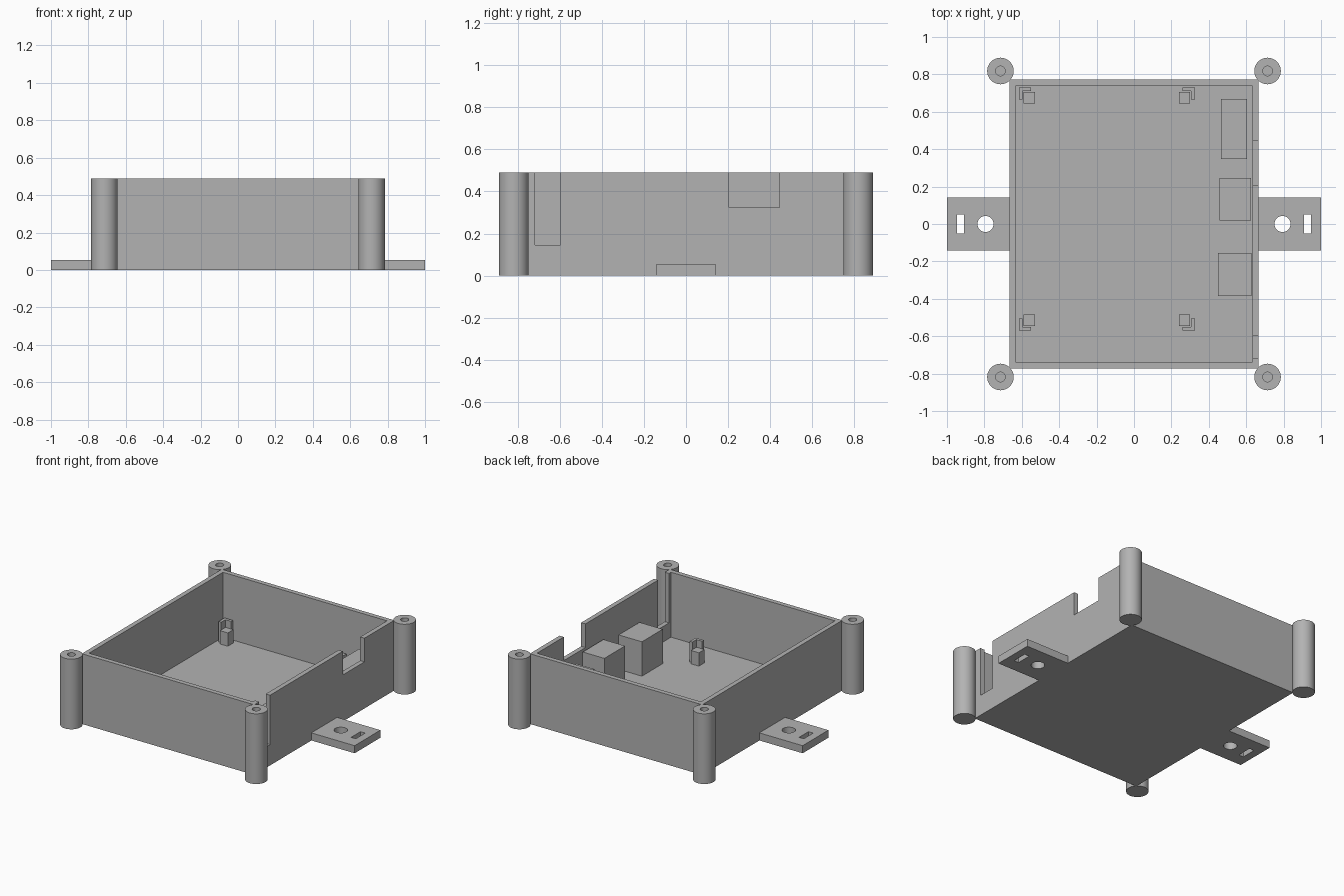
import bpy
import bmesh
import math
from mathutils import Matrix, Vector

cube = bpy.data.objects.get("Cube")
if cube:
    bpy.data.objects.remove(cube, do_unlink=True)

GREY = (0.45, 0.45, 0.45, 1.0)
plastic = bpy.data.materials.new("grey_plastic")
plastic.use_nodes = True
plastic.diffuse_color = GREY
plastic.node_tree.nodes["Principled BSDF"].inputs["Base Color"].default_value = GREY


def finish(name, bm):
    mesh = bpy.data.meshes.new(name)
    bm.to_mesh(mesh)
    bm.free()
    mesh.materials.append(plastic)
    ob = bpy.data.objects.new(name, mesh)
    bpy.context.collection.objects.link(ob)
    return ob


def box(name, lo, hi):
    lo, hi = Vector(lo), Vector(hi)
    bm = bmesh.new()
    bmesh.ops.create_cube(bm, size=1, matrix=Matrix.Translation((lo + hi) / 2)
                          @ Matrix.Diagonal((*(hi - lo), 1)))
    return finish(name, bm)


def cylinder(name, x, y, radius, z0, z1, sides=48):
    bm = bmesh.new()
    bmesh.ops.create_cone(bm, cap_ends=True, segments=sides, radius1=radius,
                          radius2=radius, depth=z1 - z0,
                          matrix=Matrix.Translation((x, y, (z0 + z1) / 2)))
    return finish(name, bm)


def prism(name, outline, z0, z1):
    bm = bmesh.new()
    face = bm.faces.new([bm.verts.new((x, y, z0)) for x, y in outline])
    top = bmesh.ops.extrude_face_region(bm, geom=[face])["geom"]
    moved = [v for v in top if isinstance(v, bmesh.types.BMVert)]
    bmesh.ops.translate(bm, verts=moved, vec=(0, 0, z1 - z0))
    bmesh.ops.recalc_face_normals(bm, faces=bm.faces)
    return finish(name, bm)


def activate(ob):
    bpy.ops.object.select_all(action='DESELECT')
    ob.select_set(True)
    bpy.context.view_layer.objects.active = ob


def cut(ob, *cutters):
    activate(ob)
    for cutter in cutters:
        mod = ob.modifiers.new("cut", 'BOOLEAN')
        mod.operation = 'DIFFERENCE'
        mod.solver = 'EXACT'
        mod.object = cutter
        bpy.ops.object.modifier_apply(modifier=mod.name)
        bpy.data.objects.remove(cutter, do_unlink=True)


def smooth(ob):
    activate(ob)
    bpy.ops.object.shade_smooth_by_angle(angle=math.radians(35))


HX, HY, H = 0.666, 0.772, 0.49
WALL, FLOOR = 0.033, 0.037
IX, IY = HX - WALL, HY - WALL

# Open tray with two openings in the +x wall
tray = box("tray", (-HX, -HY, 0), (HX, HY, H))
cut(tray,
    box("cavity", (-IX, -IY, FLOOR), (IX, IY, 1)),
    box("wide_notch", (IX - 0.01, 0.205, 0.325), (1, 0.443, 1)),
    box("tall_slot", (IX - 0.01, -0.717, 0.145), (1, -0.597, 1)))

# Corner screw posts with blind holes, and side mounting tabs
for sx, side in ((1, "left"), (-1, "right")):
    for sy, end in ((1, "back"), (-1, "front")):
        x, y = sx * 0.714, sy * 0.818
        post = cylinder(f"{end}_{side}_screw_post", x, y, 0.071, 0, H)
        cut(post, cylinder("screw_hole", x, y, 0.026, 0.1, 1, 32))
        smooth(post)

    xs = sorted((sx * (HX - 0.01), sx))
    tab = box(f"{side}_mounting_tab", (xs[0], -0.142, 0), (xs[1], 0.142, 0.053))
    xs = sorted((sx * 0.91, sx * 0.946))
    cut(tab,
        cylinder("bolt_hole", sx * 0.794, 0, 0.043, -1, 1),
        box("strap_slot", (xs[0], -0.052, -1), (xs[1], 0.052, 1)))
    smooth(tab)

# Board supports: a square pillar with a taller corner bracket outside it
CX, CY = -0.145, 0.08
for sx, side in ((1, "left"), (-1, "right")):
    for sy, end in ((1, "back"), (-1, "front")):
        def at(u, v):
            return CX + sx * u, CY + sy * v

        pillar = [at(0.385, 0.565), at(0.445, 0.565), at(0.445, 0.625), at(0.385, 0.625)]
        prism(f"{end}_{side}_board_pillar", pillar, FLOOR - 0.01, 0.13)
        bracket = [at(0.47, 0.585), at(0.47, 0.65), at(0.405, 0.65),
                   at(0.405, 0.63), at(0.45, 0.63), at(0.45, 0.585)]
        prism(f"{end}_{side}_board_bracket", bracket, FLOOR - 0.01, 0.18)

# Connector blocks along the +x wall
for name, x0, x1, y0, y1, top in (
        ("back_connector", 0.464, 0.604, 0.348, 0.668, 0.275),
        ("middle_connector", 0.458, 0.625, 0.018, 0.246, 0.312),
        ("front_connector", 0.449, 0.628, -0.385, -0.155, 0.277)):
    box(name, (x0, y0, FLOOR - 0.01), (x1, y1, top))
